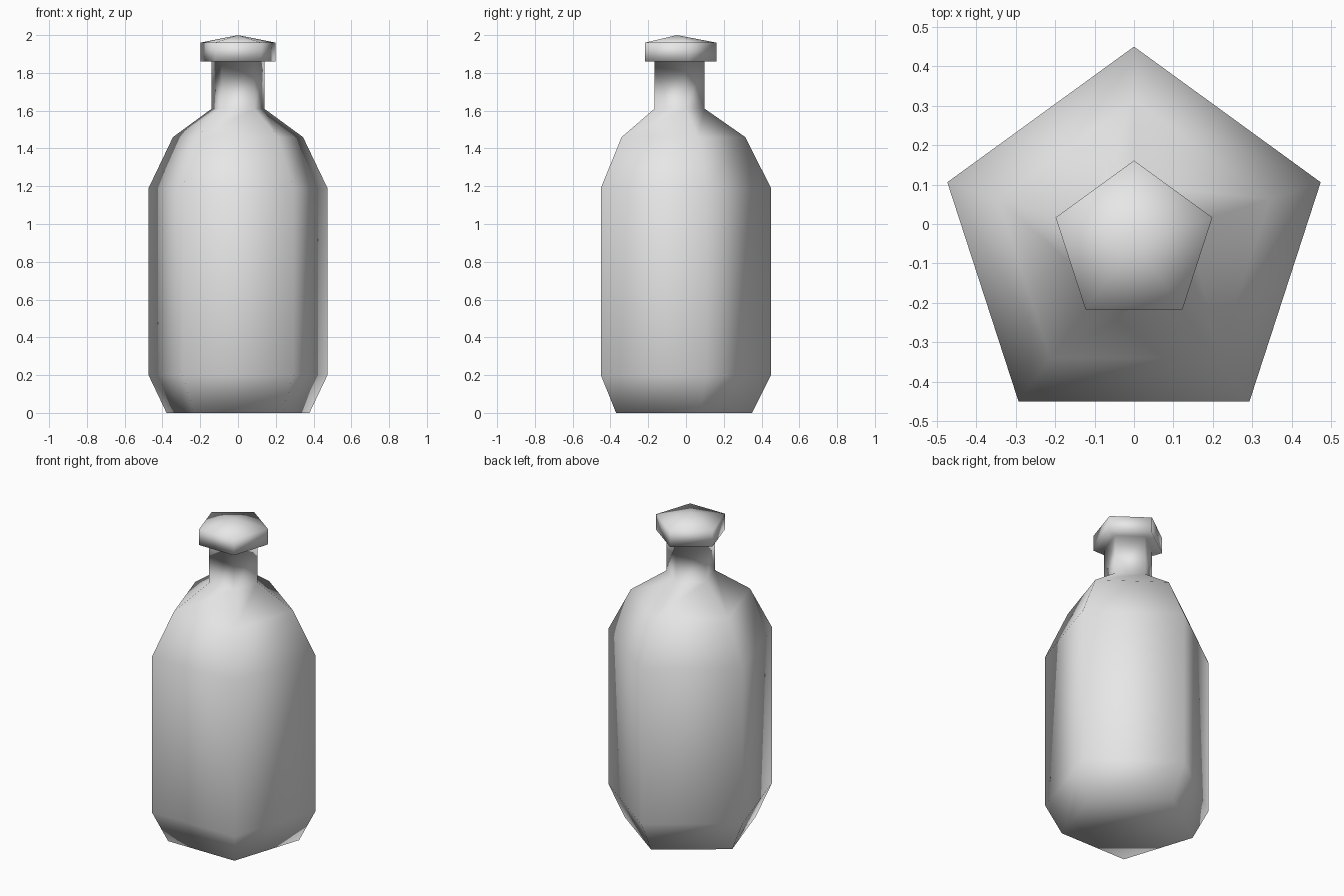
import bpy, bmesh, math

if "Cube" in bpy.data.objects:
    bpy.data.objects.remove(bpy.data.objects["Cube"])

SIDES = 5
CENTRE_Y = -0.048  # pentagon axis, so the bounds are centred on y = 0

# Outline as (radius, height), from base to lid rim
PROFILE = [(0.398, 0.0), (0.498, 0.2), (0.498, 1.19), (0.362, 1.46),
           (0.147, 1.61), (0.147, 1.86), (0.209, 1.86), (0.209, 1.96)]

glass = bpy.data.materials.new("light_grey")
glass.diffuse_color = (0.8, 0.8, 0.8, 1)
glass.use_nodes = True
glass.node_tree.nodes["Principled BSDF"].inputs["Base Color"].default_value = glass.diffuse_color


def ring(bm, r, z):
    # one corner points to the back, one flat side faces the front
    angles = [math.pi / 2 + math.tau * i / SIDES for i in range(SIDES)]
    return [bm.verts.new((r * math.cos(a), CENTRE_Y + r * math.sin(a), z)) for a in angles]


bm = bmesh.new()
rings = [ring(bm, r, z) for r, z in PROFILE]

# Base
bm.faces.new(rings[0][::-1])

# Body, shoulder, neck and lid rim
for low, high in zip(rings, rings[1:]):
    for i in range(SIDES):
        j = (i + 1) % SIDES
        bm.faces.new((low[i], low[j], high[j], high[i]))

# Shallow pointed lid top
tip = bm.verts.new((0, CENTRE_Y, 2.0))
for i in range(SIDES):
    bm.faces.new((rings[-1][i], rings[-1][(i + 1) % SIDES], tip))

bmesh.ops.recalc_face_normals(bm, faces=bm.faces)
for f in bm.faces:
    f.smooth = True

mesh = bpy.data.meshes.new("bottle")
bm.to_mesh(mesh)
bm.free()
mesh.materials.append(glass)
bpy.context.collection.objects.link(bpy.data.objects.new("bottle", mesh))
